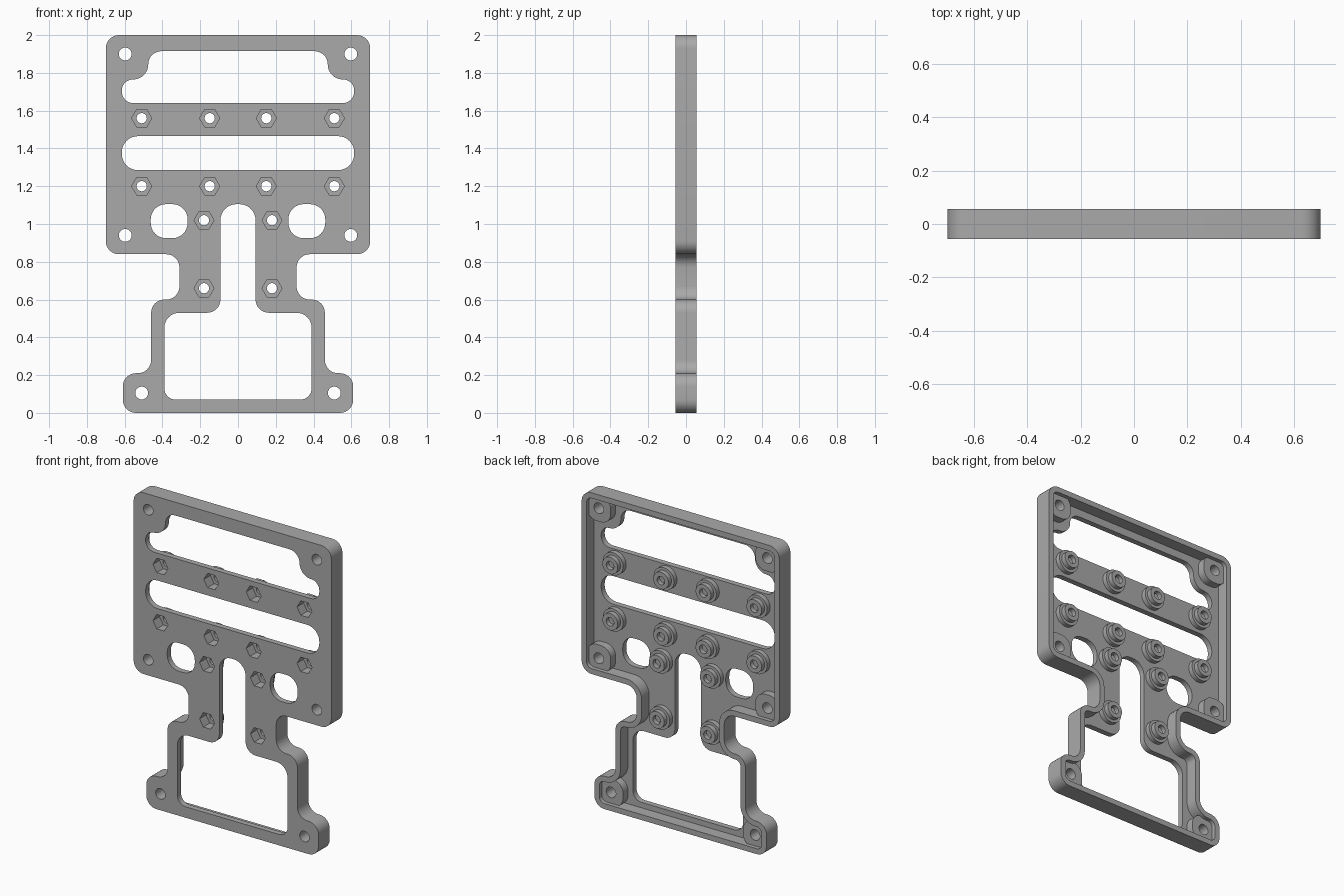
import bpy, bmesh
from math import sin, cos, pi
from mathutils import Vector

cube = bpy.data.objects.get("Cube")
if cube:
    bpy.data.objects.remove(cube)

FRONT, FLOOR, BACK = -0.056, -0.02, 0.056
RIM = 0.035

grey = bpy.data.materials.new("plain grey")
grey.use_nodes = True
grey.diffuse_color = (0.4, 0.4, 0.4, 1)
grey.node_tree.nodes["Principled BSDF"].inputs["Base Color"].default_value = (0.4, 0.4, 0.4, 1)


def mirrored(half):
    """Clockwise half outline (x, z, radius), completed across x = 0."""
    return half + [(-x, z, r) for x, z, r in reversed(half)]


def rounded(corners, inset=0.0, steps=8):
    """Fillet the corners of a clockwise outline, optionally moved inwards."""
    loop = []
    n = len(corners)
    for i, (x, z, r) in enumerate(corners):
        p = Vector((x, z))
        u = (Vector(corners[i - 1][:2]) - p).normalized()
        v = (Vector(corners[(i + 1) % n][:2]) - p).normalized()
        side = 1 if u.x * v.y - u.y * v.x > 0 else -1
        p += (u + v) * inset * side
        r -= inset * side
        c = p + (u + v) * r
        for k in range(steps + 1):
            a = k / steps * pi / 2
            loop.append(c - v * r * cos(a) - u * r * sin(a))
    return loop


def box(x0, x1, z0, z1, r):
    return rounded([(x0, z1, r), (x1, z1, r), (x1, z0, r), (x0, z0, r)])


def disc(x, z, r, sides=32):
    return [Vector((x + r * cos(2 * pi * k / sides), z + r * sin(2 * pi * k / sides)))
            for k in range(sides)]


def slab(name, loops, y0, y1):
    """Extrude filled outlines (inner loops become holes) from y0 to y1."""
    curve = bpy.data.curves.new(name, 'CURVE')
    curve.dimensions = '2D'
    curve.fill_mode = 'BOTH'
    curve.extrude = (y1 - y0) / 2
    for loop in loops:
        s = curve.splines.new('POLY')
        s.points.add(len(loop) - 1)
        for pt, co in zip(s.points, loop):
            pt.co = (co.x, co.y, 0, 1)
        s.use_cyclic_u = True
    temp = bpy.data.objects.new(name + "_curve", curve)
    bpy.context.collection.objects.link(temp)
    bpy.context.view_layer.update()
    mesh = bpy.data.meshes.new_from_object(
        temp.evaluated_get(bpy.context.evaluated_depsgraph_get()))
    bpy.data.objects.remove(temp)
    bm = bmesh.new()
    bm.from_mesh(mesh)
    bmesh.ops.remove_doubles(bm, verts=bm.verts, dist=1e-5)
    for v in bm.verts:
        v.co = (v.co.x, (y0 + y1) / 2 - v.co.z, v.co.y)
    bmesh.ops.recalc_face_normals(bm, faces=bm.faces)
    bm.to_mesh(mesh)
    bm.free()
    mesh.name = name
    mesh.materials.clear()
    mesh.materials.append(grey)
    ob = bpy.data.objects.new(name, mesh)
    bpy.context.collection.objects.link(ob)
    return ob


def smooth(ob):
    bpy.ops.object.select_all(action='DESELECT')
    ob.select_set(True)
    bpy.context.view_layer.objects.active = ob
    bpy.ops.object.shade_smooth_by_angle(angle=pi / 6)


# Outlines of the body and its windows
outline = mirrored([(0.7, 2, 0.07), (0.7, 0.84, 0.07), (0.31, 0.84, 0.07), (0.31, 0.6, 0.07),
                    (0.46, 0.6, 0.07), (0.46, 0.21, 0.07), (0.61, 0.21, 0.07), (0.61, 0, 0.07)])
top_window = mirrored([(0.475, 1.915, 0.07), (0.475, 1.765, 0.08),
                       (0.615, 1.765, 0.058), (0.615, 1.64, 0.06)])
middle_window = mirrored([(0.615, 1.465, 0.085), (0.615, 1.285, 0.085)])
lower_window = mirrored([(0.093, 1.105, 0.085), (0.093, 0.53, 0.07),
                         (0.39, 0.53, 0.08), (0.39, 0.07, 0.06)])

nuts = [(s * x, z) for s in (-1, 1) for x, z in
        ((0.51, 1.56), (0.15, 1.56), (0.51, 1.2), (0.15, 1.2), (0.18, 1.02), (0.18, 0.66))]
screws = [(s * x, z) for s in (-1, 1) for x, z in ((0.597, 1.9), (0.597, 0.94), (0.51, 0.105))]

# Body: windowed plate, hollowed from the back to leave a rim
holes = [rounded(w) for w in (top_window, middle_window, lower_window)]
holes += [box(0.267, 0.462, 0.925, 1.105, 0.08), box(-0.462, -0.267, 0.925, 1.105, 0.08)]
holes += [disc(x, z, 0.053, 6) for x, z in nuts]
holes += [disc(x, z, 0.034) for x, z in screws]
body = slab("rimmed_plate", [rounded(outline)] + holes, FRONT, BACK)
pocket = slab("pocket_cutter", [rounded(outline, RIM)], FLOOR, BACK + 0.1)
pocket.hide_render = True
cut = body.modifiers.new("pocket", 'BOOLEAN')
cut.operation = 'DIFFERENCE'
cut.solver = 'EXACT'
cut.object = pocket
bpy.context.view_layer.objects.active = body
bpy.ops.object.modifier_apply(modifier=cut.name)
bpy.data.objects.remove(pocket)
smooth(body)

# Stepped standoffs: hexagonal nut seat, then a narrower collar
seats, collars = [], []
for x, z in nuts:
    seats += [disc(x, z, 0.072), disc(x, z, 0.053, 6)]
    collars += [disc(x, z, 0.054), disc(x, z, 0.027)]
smooth(slab("nut_seats", seats, FLOOR, 0.01))
smooth(slab("standoff_collars", collars, 0.01, 0.04))

# Raised pads around the corner screw holes
pads = []
for x, z in screws:
    pads += [box(x - 0.085, x + 0.085, z - 0.085, z + 0.085, 0.07), disc(x, z, 0.034)]
smooth(slab("screw_pads", pads, FLOOR, 0.03))
